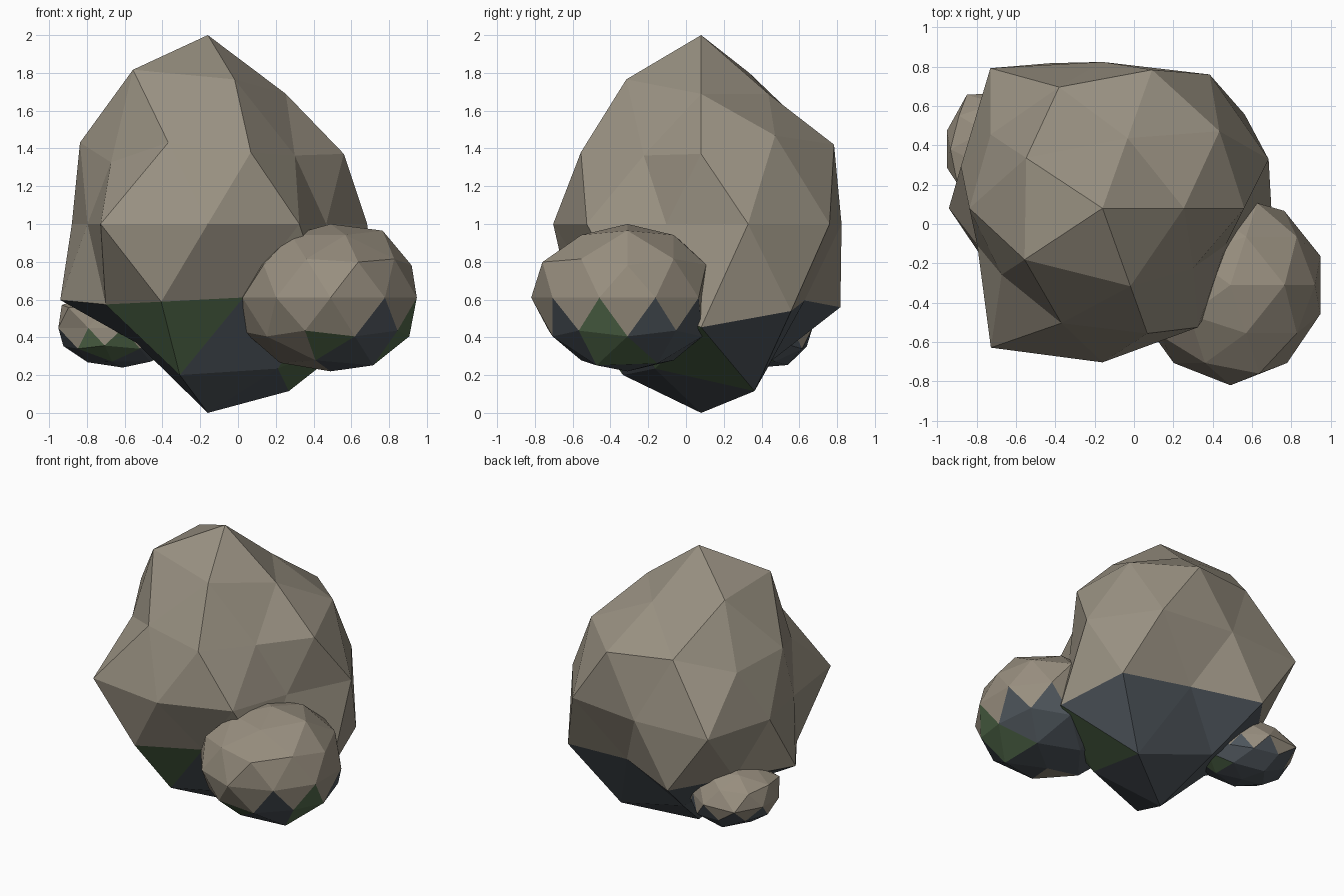
import bpy, bmesh, math
from mathutils import Vector

if "Cube" in bpy.data.objects:
    bpy.data.objects.remove(bpy.data.objects["Cube"])


def material(name, rgb):
    m = bpy.data.materials.new(name)
    m.diffuse_color = (*rgb, 1)
    m.use_nodes = True
    m.node_tree.nodes["Principled BSDF"].inputs["Base Color"].default_value = m.diffuse_color
    return m


STONE = material("stone", (.315, .28, .22))
WARM = material("warm_stone", (.31, .27, .21))
MOSS = material("moss", (.085, .145, .07))
SLATE = material("slate", (.075, .09, .105))

# Icosahedron corners: 0 bottom, 1-5 lower ring, 6-10 upper ring, 11 top
def ring(z, degs):
    return [Vector((.8944 * math.cos(math.radians(a)),
                    .8944 * math.sin(math.radians(a)), z)) for a in degs]

CORNERS = ([Vector((0, 0, -1))] + ring(-.4472, (-36, -108, 180, 108, 36))
           + ring(.4472, (-72, -144, 144, 72, 0)) + [Vector((0, 0, 1))])
# Each rock vertex is a corner (a, a) or an edge midpoint (a, b)
NODES = {(a, b): (CORNERS[a] + CORNERS[b]).normalized()
         for a in range(12) for b in range(a, 12)
         if a == b or CORNERS[a].dot(CORNERS[b]) > .3}


def rock(name, stone, centre, size, bumps, low, sector):
    """Faceted rock: icosphere pushed in and out, tinted underneath."""
    bm = bmesh.new()
    bmesh.ops.create_icosphere(bm, subdivisions=2, radius=1)
    for f in bm.faces:
        c = f.calc_center_median()
        a = math.degrees(math.atan2(c.y, c.x))
        if (c.z < low and sector[0] <= a <= sector[1]) or (c.z < -.5 and a > -110):
            mossy = c.z > -.85 and (-140 < a < -80 or -45 < a < 5)
            f.material_index = 1 if mossy else 2
    for v in bm.verts:
        d = v.co.normalized()
        key = max(NODES, key=lambda k: NODES[k].dot(d))
        r = bumps.get(key, 1.0)
        v.co = Vector([centre[i] + d[i] * size[i] * r for i in range(3)])
    me = bpy.data.meshes.new(name)
    bm.to_mesh(me)
    bm.free()
    for m in (stone, MOSS, SLATE):
        me.materials.append(m)
    ob = bpy.data.objects.new(name, me)
    bpy.context.collection.objects.link(ob)


# Large boulder
rock("main_boulder", STONE, (-.16, .08, 1.0), (.97, .88, 1.0), {
    (1, 1): .87, (2, 2): .92, (3, 3): .90, (4, 4): .985, (5, 5): 1.03,
    (6, 6): .85, (7, 7): .73, (8, 8): .81, (9, 9): .94, (10, 10): .83,
    (0, 1): .9, (0, 2): .94, (0, 3): .74, (0, 4): .85, (0, 5): 1.04,
    (1, 2): .74, (2, 3): .81, (3, 4): .8, (4, 5): .77, (1, 5): 1.04,
    (1, 6): .85, (2, 6): .89, (2, 7): .995, (3, 7): .69, (3, 8): .78,
    (4, 8): 1.0, (4, 9): .845, (5, 9): .955, (5, 10): .915, (1, 10): .68,
    (6, 7): .82, (7, 8): .82, (8, 9): .865, (9, 10): .89, (6, 10): .69,
    (6, 11): .9, (7, 11): .96, (8, 11): .94, (9, 11): .81, (10, 11): .81,
}, -.4, (-180, 180))

# Medium stone, front right
rock("front_stone", WARM, (.49, -.31, .61), (.49, .49, .39), {
    (5, 10): .98, (1, 10): .98, (2, 6): 1.04, (10, 11): 1.07, (10, 10): .98,
    (0, 1): 1.08, (0, 5): 1.05, (0, 3): 1.04, (3, 3): 1.04, (7, 8): .9,
    (6, 6): 1.08, (4, 9): .85, (4, 4): .9, (5, 9): .95, (9, 9): 1.0,
}, -.3, (-60, 100))

# Small stone, back left
rock("back_stone", WARM, (-.61, .38, .45), (.345, .29, .21), {
    (3, 7): 1.04, (3, 8): 1.04, (4, 8): 1.18, (8, 8): 1.12, (7, 8): 1.1,
    (0, 4): 1.1, (4, 4): 1.05, (0, 3): 1.02, (3, 3): 1.02, (7, 7): 1.15,
    (2, 7): .9, (4, 9): 1.0, (5, 9): .78, (5, 5): .85, (9, 9): .85,
}, -.3, (-180, 180))
